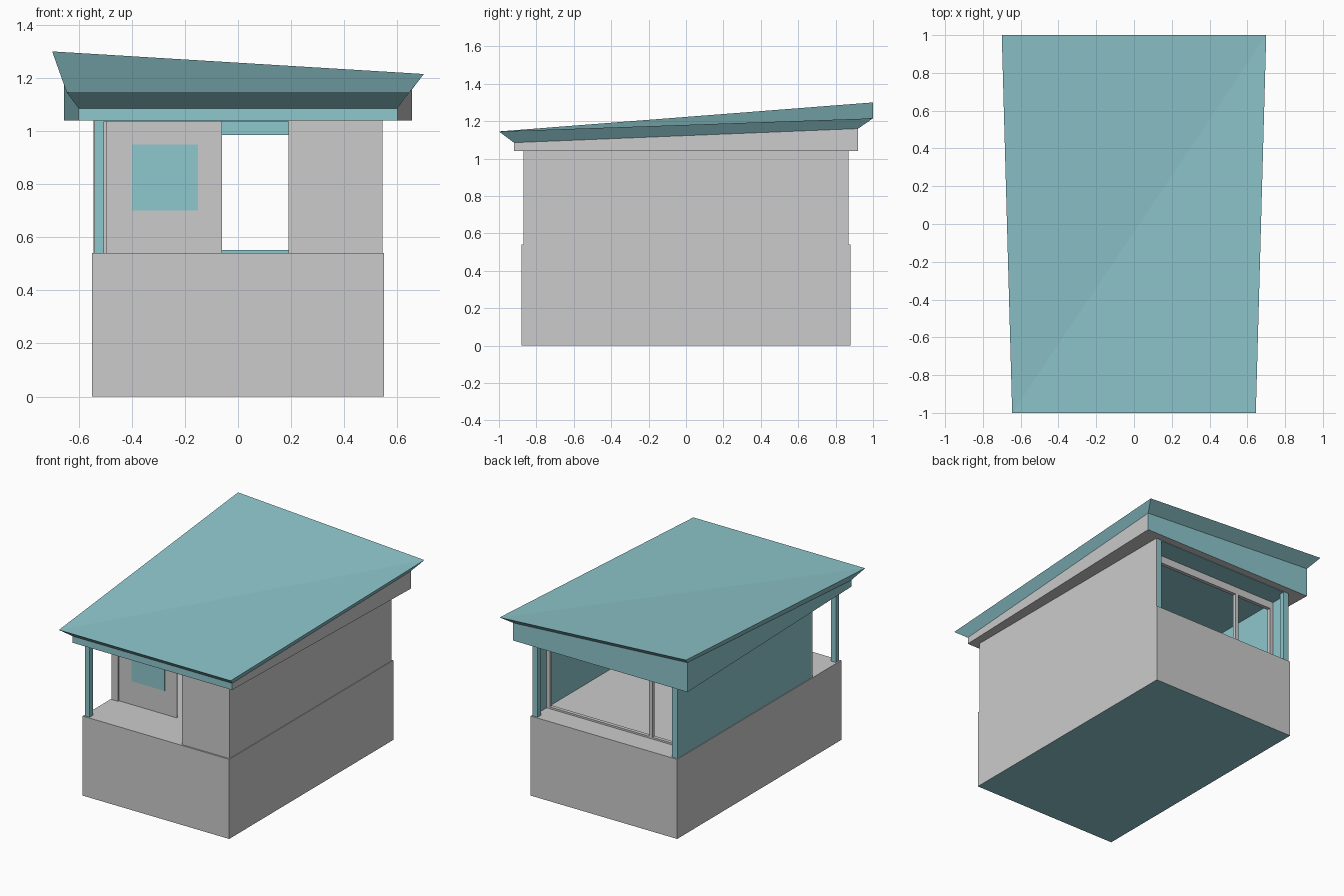
import bpy, bmesh

if "Cube" in bpy.data.objects:
    bpy.data.objects.remove(bpy.data.objects["Cube"])


def material(name, rgb):
    m = bpy.data.materials.new(name)
    m.diffuse_color = (*rgb, 1)
    m.use_nodes = True
    m.node_tree.nodes["Principled BSDF"].inputs["Base Color"].default_value = m.diffuse_color
    return m


GRAY, TEAL = 0, 1
MATS = [material("light_gray", (0.60, 0.60, 0.60)),
        material("pale_teal", (0.27, 0.57, 0.61))]


def finish(name, bm):
    me = bpy.data.meshes.new(name)
    bm.to_mesh(me)
    bm.free()
    for m in MATS:
        me.materials.append(m)
    ob = bpy.data.objects.new(name, me)
    bpy.context.collection.objects.link(ob)
    return ob


def box(name, x, y, z, color=GRAY, **sides):
    """Box from ranges; sides such as xp=TEAL or zn=TEAL recolour one direction."""
    bm = bmesh.new()
    bmesh.ops.create_cube(bm, size=1)
    for v in bm.verts:
        v.co = [r[0] + (c + 0.5) * (r[1] - r[0]) for r, c in zip((x, y, z), v.co)]
    bm.normal_update()
    for f in bm.faces:
        i = max(range(3), key=lambda k: abs(f.normal[k]))
        key = "xyz"[i] + ("p" if f.normal[i] > 0 else "n")
        f.material_index = sides.get(key, color)
    return finish(name, bm)


F, C, T = 0.54, 1.04, 0.006      # floor height, ceiling height, sheet thickness
PY, BY = -0.57, 0.70             # porch wall and rear window planes

# base with floor on top
box("base", (-0.55, 0.55), (-0.88, 0.88), (0, F), zn=TEAL)

# outer walls
box("right_wall", (0.545 - T, 0.545), (-0.87, 0.87), (F, C), xn=TEAL)
box("left_wall", (-0.545, -0.545 + T), (PY, 0.87), (F, C), TEAL)
box("front_wall", (0.19, 0.545), (-0.87, -0.87 + T), (F, C), yp=TEAL)

# recessed porch wall with pane, and doorway return
box("porch_wall", (-0.545, -0.06), (PY, PY + T), (F, C), yp=TEAL, xp=TEAL)
box("porch_pane", (-0.40, -0.15), (PY - 0.003, PY), (0.70, 0.95), TEAL)
box("porch_return_wall", (0.19, 0.19 + T), (-0.87, PY), (F, C), xp=TEAL)
box("porch_corner_post", (-0.545, -0.495), (PY - 0.01, PY), (F, C))

# corner posts
for name, x, y in (("front_left_post", -0.54, -0.87),
                   ("rear_left_post", -0.54, 0.835),
                   ("rear_right_post", 0.505, 0.835)):
    box(name, (x, x + 0.035), (y, y + 0.035), (F, C), TEAL)

# rear window frame
FY = (BY, BY + 0.025)
box("window_sill", (-0.54, 0.54), FY, (F, 0.552), yn=TEAL)
box("window_header", (-0.54, 0.54), FY, (0.985, C), yn=TEAL)
for name, x in (("left_jamb", -0.54), ("window_mullion", -0.255), ("right_jamb", 0.515)):
    box(name, (x, x + 0.025), FY, (F, C))

# ceiling over rooms and porch
box("ceiling", (-0.545, 0.545), (-0.87, 0.87), (C - 0.004, C), TEAL)

# roof: fascia box, flaring soffit and twisted top
bm = bmesh.new()


def ring(xf, xb, y, heights):
    pts = ((-xf, -y), (xf, -y), (xb, y), (-xb, y))
    return [bm.verts.new((px, py, h)) for (px, py), h in zip(pts, heights)]


low = ring(0.60, 0.655, 0.92, (C, C, C, C))
mid = ring(0.60, 0.655, 0.92, (1.085, 1.085, 1.16, 1.24))
top = ring(0.645, 0.70, 1.0, (1.145, 1.145, 1.215, 1.30))
bm.faces.new(low[::-1])
for i in range(4):
    j = (i + 1) % 4
    side = bm.faces.new((low[i], low[j], mid[j], mid[i]))
    side.material_index = GRAY if i == 1 else TEAL
    bm.faces.new((mid[i], mid[j], top[j], top[i])).material_index = TEAL
for tri in ((0, 1, 2), (0, 2, 3)):
    bm.faces.new([top[k] for k in tri]).material_index = TEAL
finish("roof", bm)
